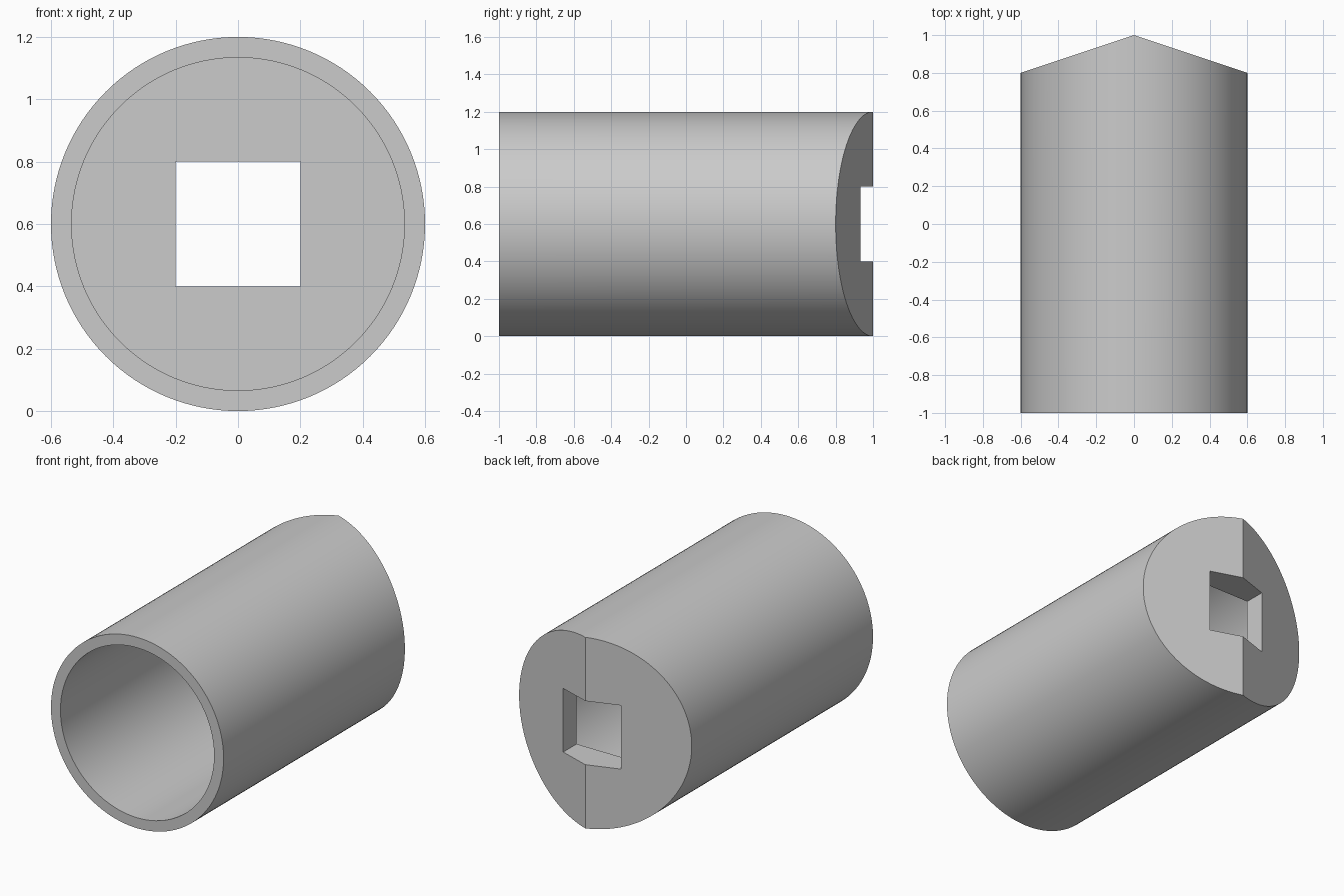
import bpy, bmesh
from math import radians
from mathutils import Matrix

cube = bpy.data.objects.get("Cube")
if cube:
    bpy.data.objects.remove(cube, do_unlink=True)

SEGMENTS = 128
AXIS_Z = 0.6          # height of the tube's axis
BACK = 1.0            # tip of the wedge end
FLOOR = 0.8           # bottom of the bore, and where the wedge begins

grey = bpy.data.materials.new("plain grey")
grey.use_nodes = True
grey.diffuse_color = (0.6, 0.6, 0.6, 1)
grey.node_tree.nodes["Principled BSDF"].inputs["Base Color"].default_value = (0.6, 0.6, 0.6, 1)


def add_object(name, bm):
    bmesh.ops.recalc_face_normals(bm, faces=bm.faces)
    mesh = bpy.data.meshes.new(name)
    bm.to_mesh(mesh)
    bm.free()
    mesh.materials.append(grey)
    obj = bpy.data.objects.new(name, mesh)
    bpy.context.collection.objects.link(obj)
    return obj


def cylinder_along_y(radius, start, end):
    bm = bmesh.new()
    place = Matrix.Translation((0, (start + end) / 2, AXIS_Z)) @ Matrix.Rotation(radians(90), 4, "X")
    bmesh.ops.create_cone(bm, cap_ends=True, segments=SEGMENTS, radius1=radius,
                          radius2=radius, depth=end - start, matrix=place)
    return bm


# Outer body: the back cap is split down the middle and folded into a wedge
bm = cylinder_along_y(0.6, -1, BACK)
back_verts = [v for v in bm.verts if v.co.y > 0]
ridge = [max(back_verts, key=lambda v: v.co.z), min(back_verts, key=lambda v: v.co.z)]
bmesh.ops.connect_verts(bm, verts=ridge)
for v in back_verts:
    v.co.y = BACK - abs(v.co.x) / 3
body = add_object("tube_body", bm)

# Cutters: round bore from the front, square hole through the back wall
bore = add_object("bore_cutter", cylinder_along_y(0.534, -1.2, FLOOR))
bm = bmesh.new()
bmesh.ops.create_cube(bm, size=1, matrix=Matrix.Translation((0, 0.85, AXIS_Z))
                      @ Matrix.Diagonal((0.4, 0.7, 0.4, 1)))
hole = add_object("square_hole_cutter", bm)

for cutter in (bore, hole):
    cut = body.modifiers.new(cutter.name, "BOOLEAN")
    cut.operation = "DIFFERENCE"
    cut.solver = "EXACT"
    cut.object = cutter

# Bake the cuts, then drop the cutters
baked = bpy.data.meshes.new_from_object(body.evaluated_get(bpy.context.evaluated_depsgraph_get()))
body.modifiers.clear()
body.data = baked
for cutter in (bore, hole):
    bpy.data.objects.remove(cutter, do_unlink=True)

# Smooth round walls, crisp rims and flat faces
bpy.ops.object.select_all(action="DESELECT")
body.select_set(True)
bpy.context.view_layer.objects.active = body
bpy.ops.object.shade_smooth_by_angle(angle=radians(25))
